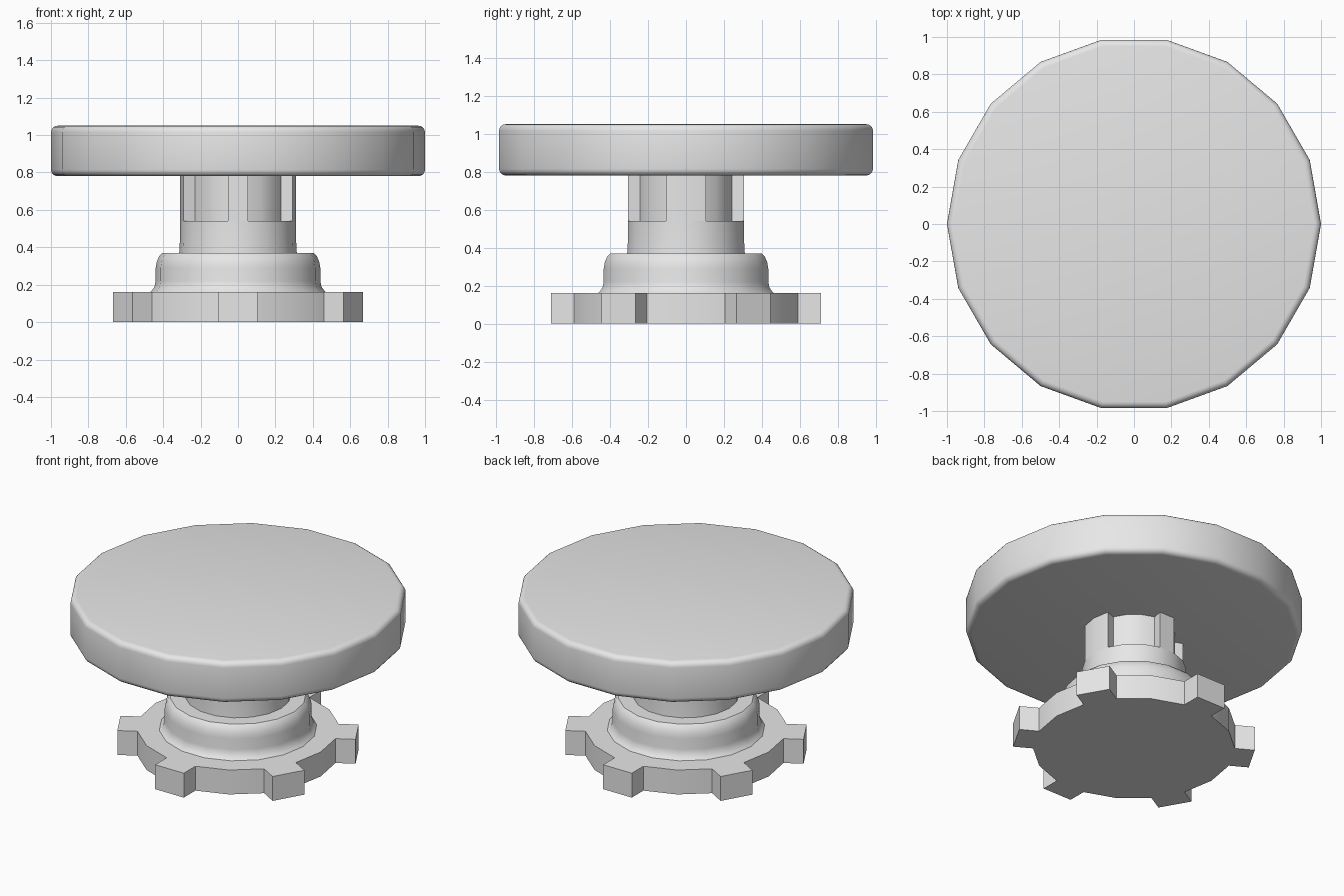
import bpy
import bmesh
from math import cos, sin, pi, radians
from mathutils import Vector

SIDES = 18
STEP = 2 * pi / SIDES

if "Cube" in bpy.data.objects:
    bpy.data.objects.remove(bpy.data.objects["Cube"], do_unlink=True)

grey = bpy.data.materials.new("light_grey")
grey.use_nodes = True
grey.diffuse_color = (0.8, 0.8, 0.8, 1)
grey.node_tree.nodes["Principled BSDF"].inputs["Base Color"].default_value = (0.8, 0.8, 0.8, 1)


def ring_point(i, radius):
    return Vector((radius * cos(i * STEP), radius * sin(i * STEP), 0))


def ring(radius):
    return [ring_point(i, radius) for i in range(SIDES)]


def finish(bm, name):
    bmesh.ops.recalc_face_normals(bm, faces=bm.faces[:])
    mesh = bpy.data.meshes.new(name)
    bm.to_mesh(mesh)
    bm.free()
    mesh.materials.append(grey)
    obj = bpy.data.objects.new(name, mesh)
    bpy.context.collection.objects.link(obj)
    bpy.ops.object.select_all(action='DESELECT')
    obj.select_set(True)
    bpy.context.view_layer.objects.active = obj
    bpy.ops.object.shade_smooth_by_angle(angle=radians(30))
    return obj


def stack(name, outlines, bevel=0):
    """Join matching outlines, given as (points, z), and cap both ends."""
    bm = bmesh.new()
    rows = [[bm.verts.new((p.x, p.y, z)) for p in points] for points, z in outlines]
    n = len(rows[0])
    for low, high in zip(rows, rows[1:]):
        for i in range(n):
            j = (i + 1) % n
            bm.faces.new((low[i], low[j], high[j], high[i]))
    caps = [bm.faces.new(rows[0][::-1]), bm.faces.new(rows[-1])]
    if bevel:
        rims = {e for f in caps for e in f.edges}
        bmesh.ops.bevel(bm, geom=list(rims), offset=bevel, segments=4,
                        profile=0.5, affect='EDGES')
    return finish(bm, name)


# Base plate: every third side is pushed straight out into a tooth
gear = []
for i in range(SIDES):
    gear.append(ring_point(i, 0.6))
    if i % 3 == 1:
        push = ring_point(i + 0.5, 0.12)
        gear += [ring_point(i, 0.6) + push, ring_point(i + 1, 0.6) + push]
stack("toothed_base", [(gear, 0), (gear, 0.16)])

# Collar with a flared foot and rounded shoulder
collar = [(0.475, 0.155), (0.46, 0.17), (0.446, 0.19), (0.44, 0.22), (0.44, 0.29),
          (0.434, 0.325), (0.42, 0.355), (0.405, 0.37)]
stack("collar", [(ring(r), z) for r, z in collar])

# Column: plain lower part
stack("column_lower", [(ring(0.315), 0.36), (ring(0.31), 0.45), (ring(0.31), 0.54)])

# Column: upper part with four recessed bays between ribs
OUTER, INNER = 0.31, 0.245
bays = []
for i in range(SIDES):
    radii = {1: (OUTER, INNER), 2: (INNER,), 3: (INNER,), 4: (INNER, OUTER),
             5: (OUTER, INNER), 6: (INNER,), 7: (INNER,), 8: (INNER, OUTER)}
    bays += [ring_point(i, r) for r in radii.get(i % 9, (OUTER,))]
stack("column_ribs", [(bays, 0.54), (bays, 0.79)])

# Broad top disc with softened rims
stack("top_disc", [(ring(1), 0.78), (ring(1), 1.05)], bevel=0.035)
